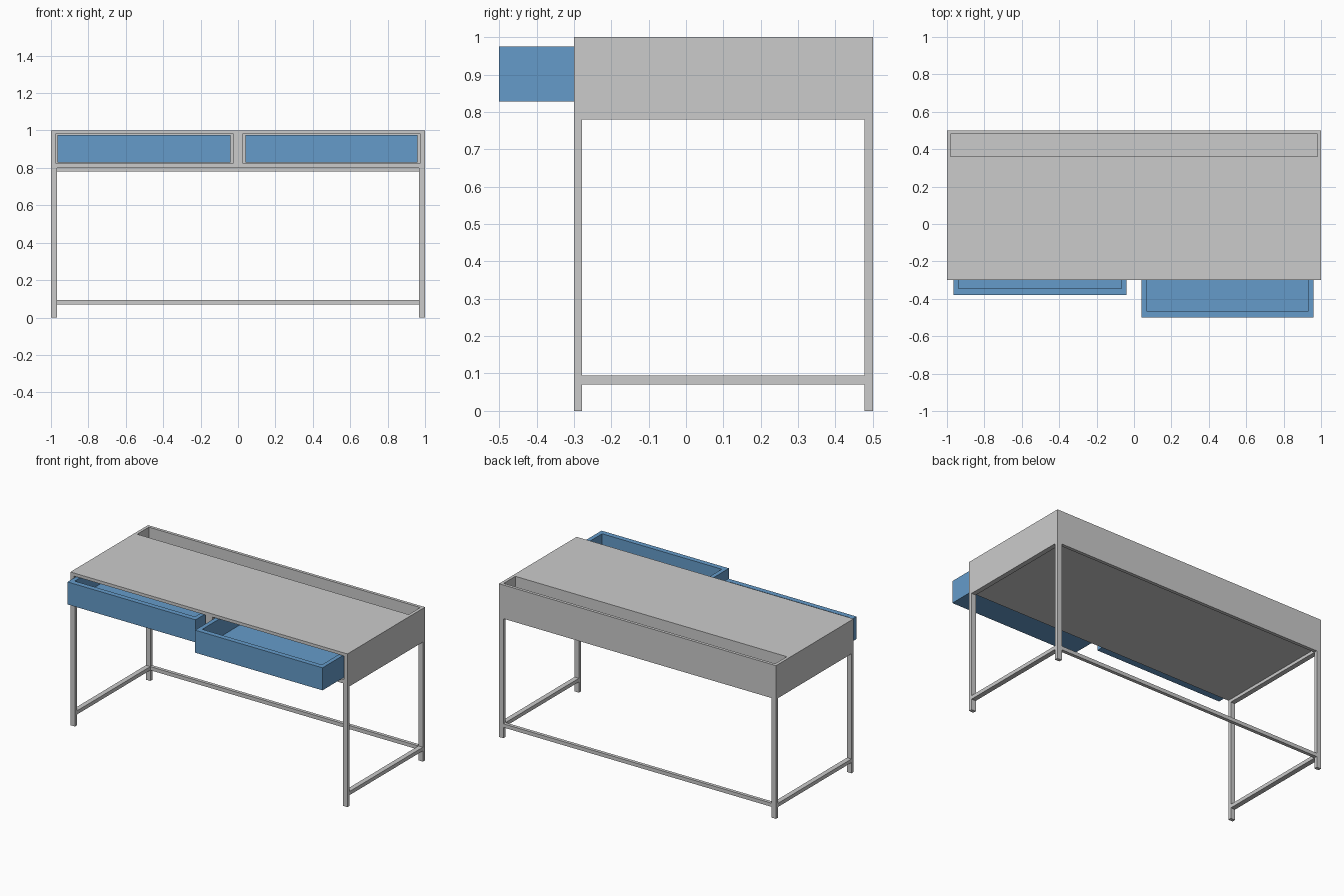
import bpy

if "Cube" in bpy.data.objects:
    bpy.data.objects.remove(bpy.data.objects["Cube"])

def material(name, rgb):
    m = bpy.data.materials.new(name)
    m.diffuse_color = (*rgb, 1)
    m.use_nodes = True
    m.node_tree.nodes["Principled BSDF"].inputs["Base Color"].default_value = m.diffuse_color
    return m

GREY = material("light grey", (0.6, 0.6, 0.6))
BLUE = material("soft blue", (0.13, 0.33, 0.59))

def box(name, x, y, z, mat):
    """Box spanning the (min, max) ranges."""
    bpy.ops.mesh.primitive_cube_add(size=1)
    o = bpy.context.object
    o.name = name
    for v in o.data.vertices:
        v.co = [r[0] if c < 0 else r[1] for c, r in zip(v.co, (x, y, z))]
    o.data.materials.append(mat)
    return o

def cut(target, x, y, z):
    """Hollow out a box-shaped space from the target."""
    c = box("cutter", x, y, z, target.data.materials[0])
    c.hide_render = True
    mod = target.modifiers.new("hollow", 'BOOLEAN')
    mod.operation, mod.solver, mod.object = 'DIFFERENCE', 'EXACT', c
    bpy.context.view_layer.objects.active = target
    bpy.ops.object.modifier_apply(modifier=mod.name)
    bpy.data.objects.remove(c, do_unlink=True)

# Desk body with two drawer bays and a rear tray slot
body = box("desk_body", (-1, 1), (-0.3, 0.5), (0.8, 1), GREY)
cut(body, (-0.975, -0.025), (-0.4, 0.335), (0.825, 0.98))
cut(body, (0.025, 0.975), (-0.4, 0.335), (0.825, 0.98))
cut(body, (-0.98, 0.98), (0.36, 0.48), (0.825, 1.1))

# Drawers, pulled out by different amounts
for side, x0, x1, front in (("left", -0.965, -0.04, -0.38), ("right", 0.04, 0.96, -0.5)):
    d = box(side + "_drawer", (x0, x1), (front, front + 0.62), (0.828, 0.975), BLUE)
    cut(d, (x0 + 0.028, x1 - 0.028), (front + 0.034, front + 0.586), (0.855, 1.1))

# Legs and side rails
LEG_X, LEG_Y = 0.032, 0.022
RAILS = (("lower", 0.07, 0.094), ("upper", 0.78, 0.8))
for side, x in (("left", (-1, -1 + LEG_X)), ("right", (1 - LEG_X, 1))):
    box(side + "_front_leg", x, (-0.3, -0.3 + LEG_Y), (0, 0.8), GREY)
    box(side + "_back_leg", x, (0.5 - LEG_Y, 0.5), (0, 0.8), GREY)
    for level, z0, z1 in RAILS:
        box(f"{side}_{level}_rail", x, (-0.3 + LEG_Y, 0.5 - LEG_Y), (z0, z1), GREY)

# Back rails
for level, z0, z1 in RAILS:
    box(f"back_{level}_rail", (-1 + LEG_X, 1 - LEG_X), (0.5 - LEG_Y, 0.5), (z0, z1), GREY)
